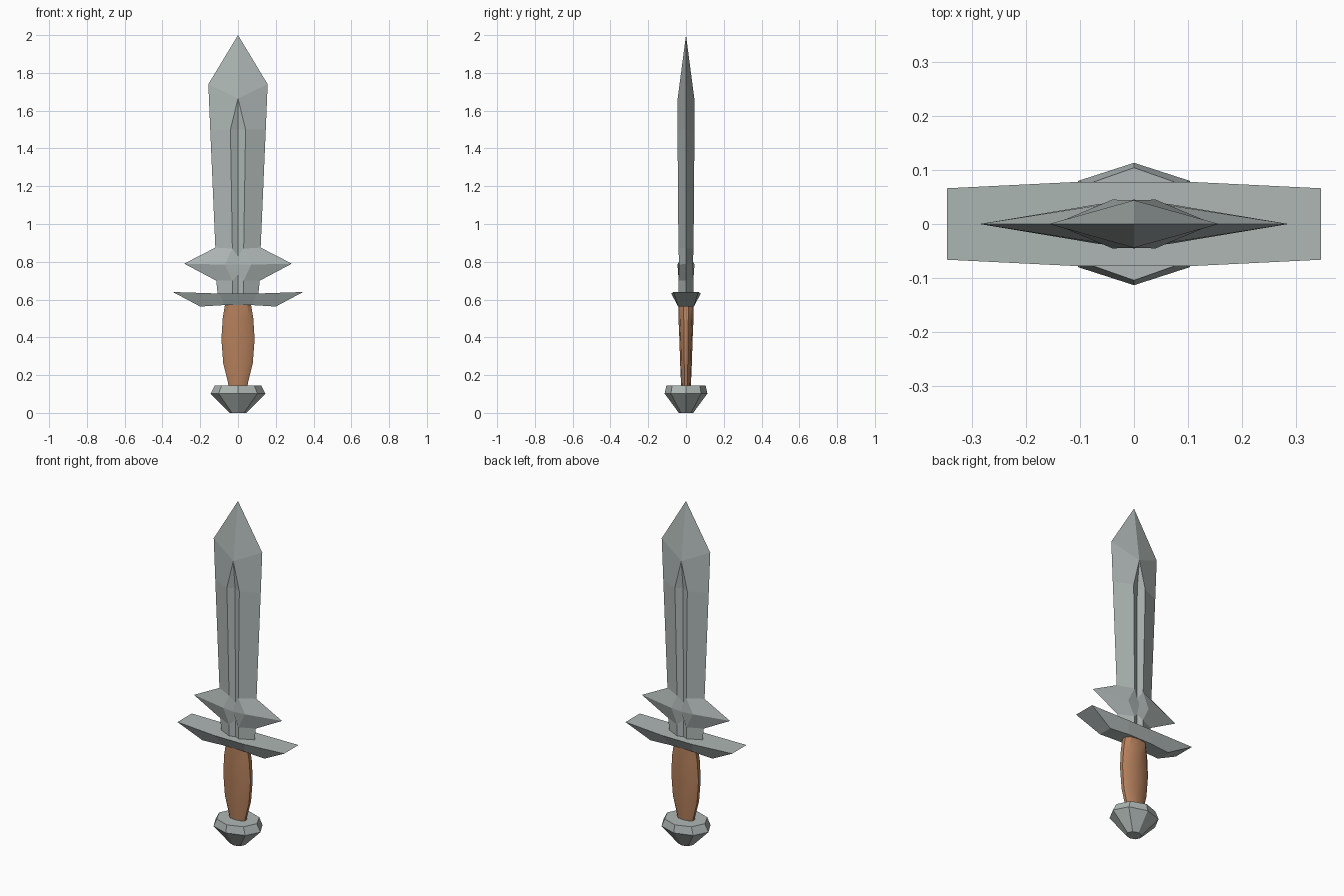
import bpy, bmesh, math

old = bpy.data.objects.get("Cube")
if old:
    bpy.data.objects.remove(old, do_unlink=True)


def material(name, rgb):
    mat = bpy.data.materials.new(name)
    mat.use_nodes = True
    mat.diffuse_color = (*rgb, 1)
    mat.node_tree.nodes["Principled BSDF"].inputs["Base Color"].default_value = (*rgb, 1)
    return mat


steel = material("steel", (0.42, 0.47, 0.46))
wood = material("brown wood", (0.47, 0.22, 0.11))


def finish(bm, name, mat):
    """Weld the seams, close open ends and make the object."""
    bmesh.ops.remove_doubles(bm, verts=bm.verts, dist=0.0005)
    bmesh.ops.holes_fill(bm, edges=bm.edges, sides=0)
    bmesh.ops.recalc_face_normals(bm, faces=bm.faces)
    mesh = bpy.data.meshes.new(name)
    bm.to_mesh(mesh)
    bm.free()
    mesh.materials.append(mat)
    obj = bpy.data.objects.new(name, mesh)
    bpy.context.collection.objects.link(obj)
    return obj


def face(bm, points):
    unique = list(dict.fromkeys(points))
    if len(unique) > 2:
        bm.faces.new([bm.verts.new(p) for p in unique])


def quarter_strips(rows, name, mat):
    """Skin rows of points for one quarter and repeat it in all four."""
    bm = bmesh.new()
    for sx in (1, -1):
        for sy in (1, -1):
            grid = [[(sx * x, sy * y, z) for x, y, z in row] for row in rows]
            for low, high in zip(grid, grid[1:]):
                for i in range(len(low) - 1):
                    face(bm, (low[i], low[i + 1], high[i + 1], high[i]))
    return finish(bm, name, mat)


def loft(section, rings, name, mat):
    """Stack scaled copies of a section; rings are half width, half depth, z."""
    bm = bmesh.new()
    loops = [[bm.verts.new((x * w, y * d, z)) for x, y in section] for w, d, z in rings]
    n = len(section)
    for low, high in zip(loops, loops[1:]):
        for i in range(n):
            j = (i + 1) % n
            bm.faces.new((low[i], low[j], high[j], high[i]))
    return finish(bm, name, mat)


# Blade rows: cutting edge, fuller rim, fuller centre
quarter_strips([
    [(0.105, 0, 0.60), (0.03, 0.038, 0.60), (0, 0.024, 0.60)],
    [(0.115, 0, 0.70), (0.03, 0.039, 0.70), (0, 0.024, 0.73)],
    [(0.285, 0, 0.79), (0.07, 0.036, 0.785), (0, 0.045, 0.785)],
    [(0.12, 0, 0.875), (0.03, 0.040, 0.87), (0, 0.024, 0.83)],
    [(0.147, 0, 1.50), (0.04, 0.045, 1.50), (0, 0.027, 1.50)],
    [(0.157, 0, 1.74), (0, 0.044, 1.665), (0, 0.044, 1.665)],
    [(0, 0, 2.0), (0, 0, 2.0), (0, 0, 2.0)],
], "blade", steel)

# Crossguard: centre outwards, top centreline, top edge, bottom edge, bottom centreline
quarter_strips([
    [(0, 0, 0.632), (0, 0.078, 0.632), (0, 0.045, 0.571), (0, 0, 0.571)],
    [(0.1, 0, 0.632), (0.1, 0.078, 0.632), (0.07, 0.045, 0.571), (0.07, 0, 0.571)],
    [(0.345, 0, 0.64), (0.345, 0.066, 0.64), (0.2, 0.042, 0.563), (0.2, 0, 0.563)],
    [(0.345, 0, 0.64), (0.345, 0, 0.64), (0.2, 0, 0.563), (0.2, 0, 0.563)],
], "crossguard", steel)

# Grip: flattened octagonal handle
grip_section = [(1, 0.3), (0.72, 0.8), (0, 1), (-0.72, 0.8), (-1, 0.3),
                (-1, -0.3), (-0.72, -0.8), (0, -1), (0.72, -0.8), (1, -0.3)]
grip = loft(grip_section, [
    (0.048, 0.025, 0.13), (0.055, 0.027, 0.17), (0.078, 0.031, 0.26),
    (0.088, 0.035, 0.39), (0.081, 0.040, 0.50), (0.067, 0.041, 0.585),
], "grip", wood)
bpy.ops.object.select_all(action='DESELECT')
bpy.context.view_layer.objects.active = grip
grip.select_set(True)
bpy.ops.object.shade_smooth_by_angle(angle=math.radians(35))

# Pommel: faceted, wide above and tapering to a small flat foot
octagon = [(math.cos(i * math.pi / 4), math.sin(i * math.pi / 4)) for i in range(8)]
loft(octagon, [
    (0.045, 0.038, 0), (0.145, 0.113, 0.102), (0.122, 0.104, 0.146),
], "pommel", steel)
